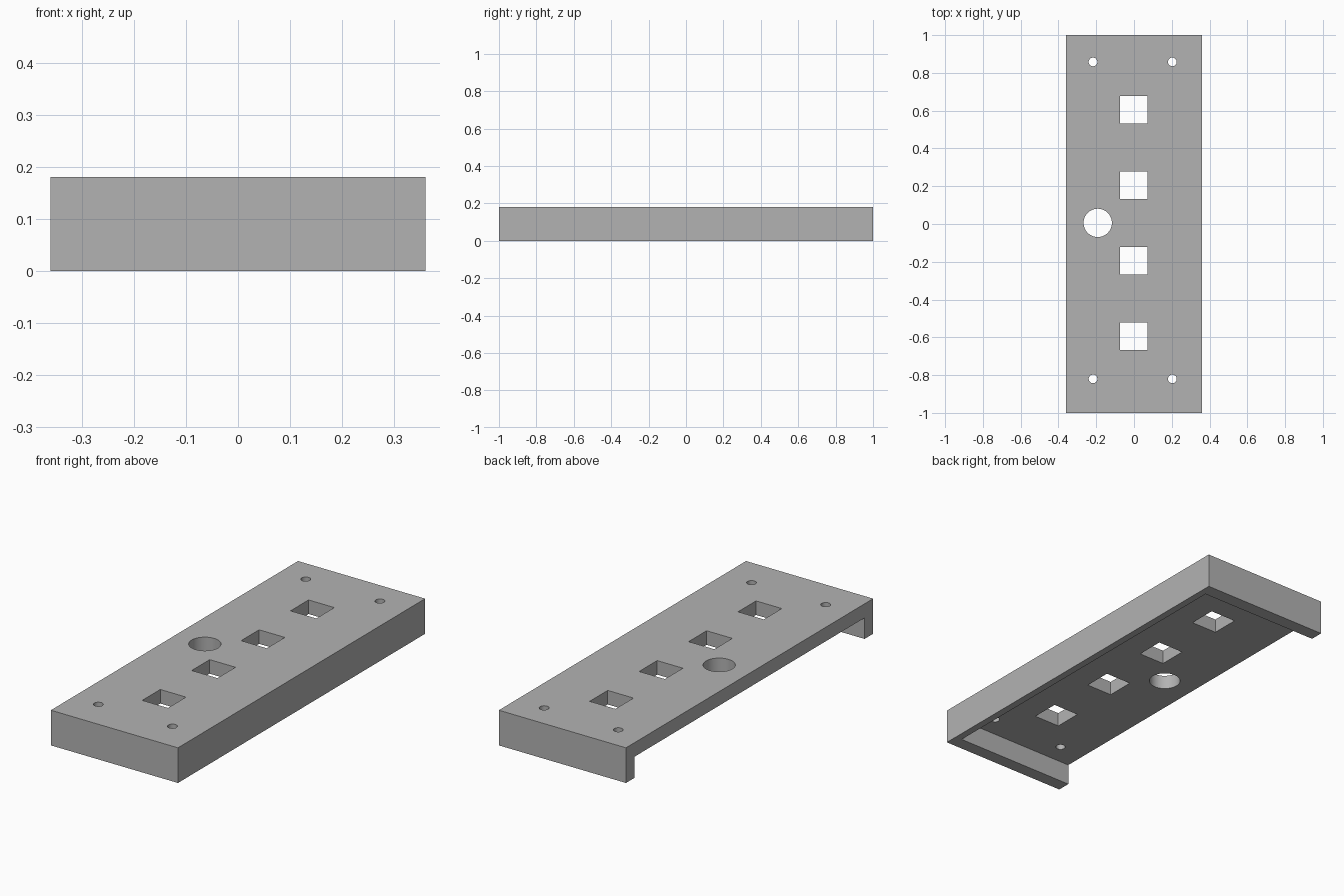
import bpy
import math

if "Cube" in bpy.data.objects:
    bpy.data.objects.remove(bpy.data.objects["Cube"], do_unlink=True)

HALF_X, HALF_Y, HEIGHT = 0.36, 1.0, 0.18
PLATE, END_WALL, SIDE_WALL = 0.072, 0.069, 0.037

grey = bpy.data.materials.new("plain grey")
grey.use_nodes = True
colour = (0.45, 0.45, 0.45, 1)
grey.diffuse_color = colour
grey.node_tree.nodes["Principled BSDF"].inputs["Base Color"].default_value = colour


def box(name, x0, x1, y0, y1, z0, z1):
    """Box between two opposite corners."""
    bpy.ops.mesh.primitive_cube_add(
        size=1, location=((x0 + x1) / 2, (y0 + y1) / 2, (z0 + z1) / 2))
    ob = bpy.context.object
    ob.name = name
    ob.scale = (x1 - x0, y1 - y0, z1 - z0)
    bpy.ops.object.transform_apply(location=True, rotation=False, scale=True)
    ob.data.materials.append(grey)
    return ob


def round_cutter(x, y, radius, sides):
    bpy.ops.mesh.primitive_cylinder_add(
        vertices=sides, radius=radius, depth=1, location=(x, y, 0))
    ob = bpy.context.object
    ob.name = "round_hole_cutter"
    ob.data.materials.append(grey)
    return ob


# Solid block for the cover
cover = box("cover_plate", -HALF_X, HALF_X, -HALF_Y, HALF_Y, 0, HEIGHT)

# Hollow underside, open along the left edge of the top
inner_y = HALF_Y - END_WALL
cutters = [box("hollow_cutter", -1, HALF_X - SIDE_WALL, -inner_y, inner_y,
               -1, HEIGHT - PLATE)]

# Row of four square openings
for i in range(4):
    y = 0.605 - 0.4 * i
    cutters.append(box("square_hole_cutter", -0.075, 0.071,
                       y - 0.073, y + 0.073, -0.5, 0.5))

# Large round opening and four screw holes
cutters.append(round_cutter(-0.192, 0.006, 0.075, 48))
for x in (-0.217, 0.203):
    for y in (-0.82, 0.858):
        cutters.append(round_cutter(x, y, 0.023, 32))

# Cut everything out of the block
bpy.ops.object.select_all(action="DESELECT")
bpy.context.view_layer.objects.active = cover
cover.select_set(True)
for cutter in cutters:
    cutter.hide_render = True
    mod = cover.modifiers.new("cut", "BOOLEAN")
    mod.operation = "DIFFERENCE"
    mod.solver = "EXACT"
    mod.object = cutter
    bpy.ops.object.modifier_apply(modifier=mod.name)
    bpy.data.objects.remove(cutter, do_unlink=True)

bpy.ops.object.shade_smooth_by_angle(angle=math.radians(30))
